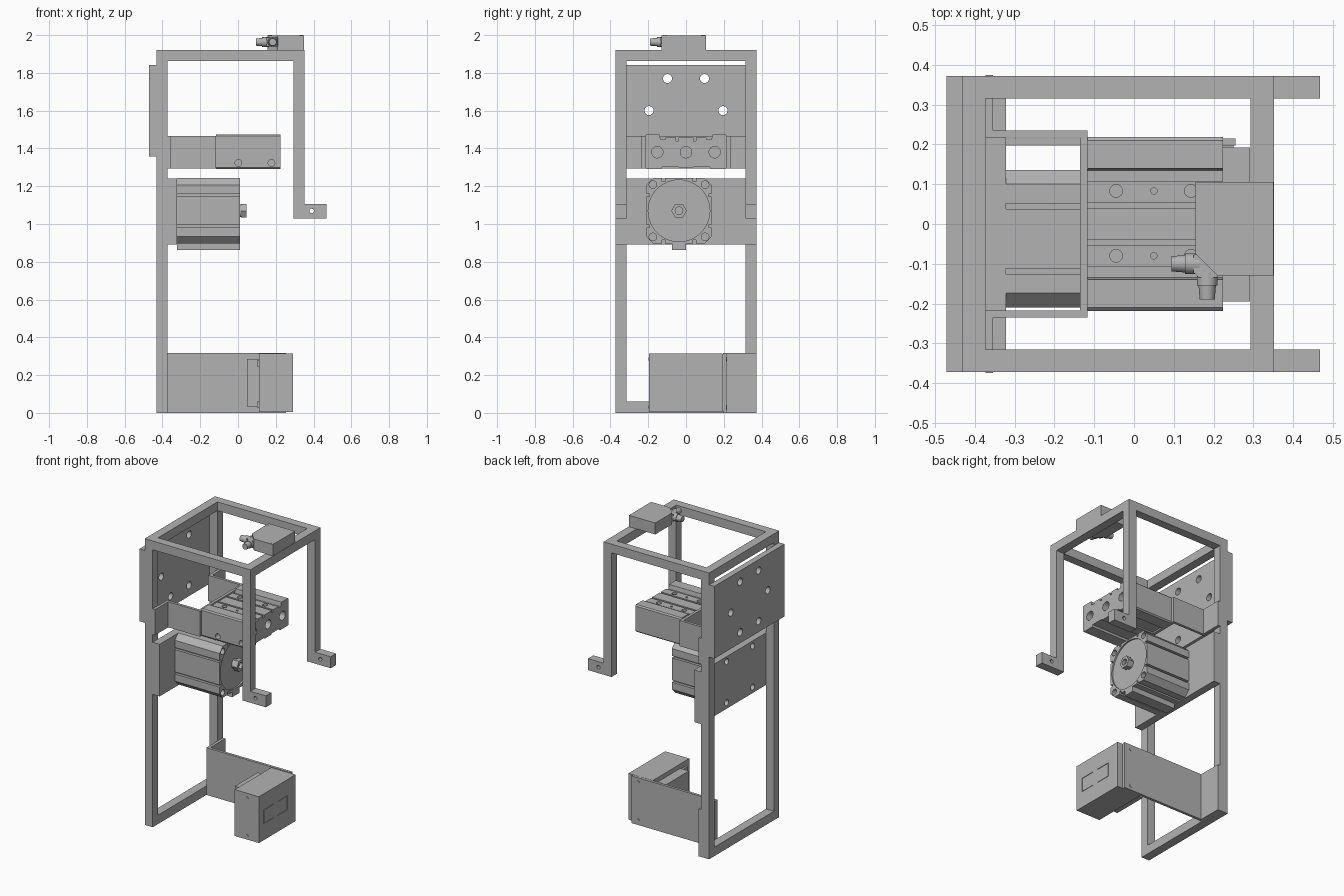
import bpy, bmesh, math
from mathutils import Vector

cube = bpy.data.objects.get("Cube")
if cube:
    bpy.data.objects.remove(cube, do_unlink=True)

GREY = (0.45, 0.45, 0.45, 1)
metal = bpy.data.materials.new("plain grey")
metal.use_nodes = True
metal.diffuse_color = GREY
metal.node_tree.nodes["Principled BSDF"].inputs["Base Color"].default_value = GREY
AXES = {"x": Vector((1, 0, 0)), "y": Vector((0, 1, 0)), "z": Vector((0, 0, 1))}
parts = []


def finish(name, bm):
    bmesh.ops.recalc_face_normals(bm, faces=bm.faces)
    mesh = bpy.data.meshes.new(name)
    bm.to_mesh(mesh)
    bm.free()
    mesh.materials.append(metal)
    obj = bpy.data.objects.new(name, mesh)
    bpy.context.collection.objects.link(obj)
    parts.append(obj)
    return obj


def prism(name, points, lift):
    """Closed outline of 3D points, extruded by the vector lift."""
    bm = bmesh.new()
    face = bm.faces.new([bm.verts.new(p) for p in points])
    top = bmesh.ops.extrude_face_region(bm, geom=[face])["geom"]
    moved = [v for v in top if isinstance(v, bmesh.types.BMVert)]
    bmesh.ops.translate(bm, verts=moved, vec=lift)
    return finish(name, bm)


def box(name, x0, x1, y0, y1, z0, z1):
    outline = [(x0, y0, z0), (x1, y0, z0), (x1, y1, z0), (x0, y1, z0)]
    return prism(name, outline, (0, 0, z1 - z0))


def along_x(name, outline, x0, x1):
    return prism(name, [(x0, y, z) for y, z in outline], (x1 - x0, 0, 0))


def cyl(name, start, axis, length, r, r_end=None, sides=32):
    """Cylinder or cone from start, running along an axis."""
    bm = bmesh.new()
    bmesh.ops.create_cone(bm, cap_ends=True, segments=sides, radius1=r,
                          radius2=r if r_end is None else r_end, depth=abs(length))
    direction = AXES[axis] * (1 if length > 0 else -1)
    turn = AXES["z"].rotation_difference(direction).to_matrix()
    bmesh.ops.rotate(bm, verts=bm.verts, matrix=turn)
    bmesh.ops.translate(bm, verts=bm.verts, vec=Vector(start) + AXES[axis] * length / 2)
    return finish(name, bm)


def cut(obj, cutters):
    bpy.context.view_layer.objects.active = obj
    for c in cutters:
        c.hide_render = True
        mod = obj.modifiers.new("cut", "BOOLEAN")
        mod.operation, mod.solver, mod.object = "DIFFERENCE", "EXACT", c
        bpy.ops.object.modifier_apply(modifier=mod.name)
        parts.remove(c)
        bpy.data.objects.remove(c, do_unlink=True)


def holes(obj, spots, axis, length, r):
    cut(obj, [cyl("hole_cutter", p, axis, length, r, sides=24) for p in spots])


# Frame of square bar
for side, s in (("left", 1), ("right", -1)):
    y0, y1 = sorted((s * 0.315, s * 0.372))
    box(f"back_post_{side}", -0.432, -0.373, y0, y1, 0, 1.922)
    box(f"top_rail_{side}", -0.373, 0.293, y0, y1, 1.863, 1.922)
    box(f"front_post_{side}", 0.293, 0.352, y0, y1, 1.03, 1.922)
    foot = box(f"foot_{side}", 0.352, 0.468, y0, y1, 1.03, 1.107)
    holes(foot, [(0.39, y0 - 0.05, 1.07)], "y", 0.16, 0.012)
box("top_bar_rear", -0.432, -0.373, -0.315, 0.315, 1.863, 1.922)
box("top_bar_front", 0.293, 0.352, -0.315, 0.315, 1.863, 1.922)
box("bottom_bar", -0.432, -0.373, -0.315, 0.315, 0, 0.06)

# Mounting plate with a ring of six holes
plate = box("upper_plate", -0.471, -0.432, -0.372, 0.372, 1.357, 1.843)
ring = [math.radians(60 * i) for i in range(6)]
holes(plate, [(-0.6, 0.196 * math.cos(a), 1.6 + 0.196 * math.sin(a)) for a in ring],
      "x", 0.3, 0.024)

# Plate carrying the cylinder
CY, CZ = -0.037, 1.07
corners = [(CY + a * 0.138, CZ + b * 0.138) for a in (-1, 1) for b in (-1, 1)]
plate = box("cylinder_plate", -0.373, -0.322, -0.372, 0.372, 0.892, 1.242)
holes(plate, [(-0.5, y, z) for y, z in corners], "x", 0.3, 0.02)

# Cylinder body: chamfered square with two slots on every side
H, CH, DEEP = 0.173, 0.036, 0.155
edge = [(-H + CH, H)]
for c in (-0.082, 0.082):
    edge += [(c - 0.007, H), (c - 0.007, DEEP), (c + 0.007, DEEP), (c + 0.007, H)]
edge.append((H - CH, H))
outline = []
for turn in range(4):
    outline += [(CY + u, CZ + v) for u, v in edge]
    edge = [(v, -u) for u, v in edge]
body = along_x("cylinder_body", outline, -0.322, 0.01)
cut(body, [cyl("recess_cutter", (0.0, CY, CZ), "x", 0.1, 0.163, sides=64)])
holes(body, [(-0.04, y, z) for y, z in corners], "x", 0.2, 0.02)
box("cylinder_key", -0.322, 0.01, -0.075, 0.0, 0.862, 0.91)
rod = cyl("piston_rod", (-0.01, CY, CZ), "x", 0.03, 0.032)
nut = cyl("rod_nut", (0.015, CY, CZ), "x", 0.031, 0.041, sides=6)
holes(nut, [(0.025, CY, CZ)], "x", 0.1, 0.02)

# U-shaped bracket for the slide block
for side, s in (("left", 1), ("right", -1)):
    y0, y1 = sorted((s * 0.217, s * 0.235))
    box(f"bracket_arm_{side}", -0.373, -0.117, y0, y1, 1.295, 1.467)
    y0, y1 = sorted((s * 0.235, s * 0.374))
    box(f"bracket_flange_{side}", -0.373, -0.354, y0, y1, 1.295, 1.467)
box("bracket_web", -0.136, -0.117, -0.217, 0.217, 1.295, 1.467)

# Slide block with grooved top and bottom
half = [(0.0, 1.458), (0.04, 1.458), (0.04, 1.44), (0.053, 1.44), (0.053, 1.458),
        (0.108, 1.458), (0.108, 1.447), (0.135, 1.447), (0.14, 1.475), (0.21, 1.475),
        (0.218, 1.467), (0.218, 1.3), (0.21, 1.292), (0.13, 1.292), (0.125, 1.305),
        (0.04, 1.305), (0.035, 1.298), (0.0, 1.298)]
outline = half + [(-y, z) for y, z in reversed(half[1:-1])]
block = along_x("slide_block", outline, -0.117, 0.224)
holes(block, [(0.18, y, 1.38) for y in (-0.152, 0, 0.152)], "x", 0.1, 0.03)
holes(block, [(x, -0.25, 1.323) for x in (0.002, 0.177)], "y", 0.07, 0.018)
holes(block, [(x, y, 1.42) for x in (-0.045, 0.143) for y in (-0.08, 0.083)], "z", 0.1, 0.016)
holes(block, [(0.05, y, 1.43) for y in (-0.08, 0.083)], "z", 0.1, 0.008)

# Lower bracket
box("lower_flange", -0.373, -0.354, 0.215, 0.372, 0, 0.317)
box("lower_arm", -0.373, 0.255, 0.197, 0.215, 0, 0.317)
for z in (0.03, 0.285):
    cyl("arm_screw", (0.205, 0.21, z), "y", 0.008, 0.012, sides=16)
    cyl("case_screw", (0.205, -0.192, z), "y", -0.007, 0.008, sides=16)

# Sensor case with two framed windows on the front
case = box("sensor_case", 0.112, 0.292, -0.195, 0.192, 0.004, 0.315)
for y in (-0.092, 0.053):
    cut(case, [box("window_cutter", 0.287, 0.4, y - 0.053, y + 0.053, 0.113, 0.208)])
    box("window_panel", 0.28, 0.2915, y - 0.05, y + 0.05, 0.116, 0.205)
box("case_spacer", 0.2, 0.25, 0.19, 0.198, 0.01, 0.31)
box("sensor_connector", 0.048, 0.112, -0.1, 0.14, 0.035, 0.285)
for z in (0.045, 0.262):
    box("connector_latch", 0.1, 0.115, -0.16, 0.16, z - 0.016, z + 0.016)

# Top sensor head with a chamfered corner
head = [(0.155, -0.075), (0.21, -0.13), (0.35, -0.13), (0.35, 0.105), (0.155, 0.105)]
prism("sensor_head", [(x, y, 1.922) for x, y in head], (0, 0, 0.077))
for x, y in ((0.17, 0.09), (0.335, -0.112)):
    cyl("head_screw", (x, y, 1.997), "z", 0.003, 0.01, sides=16)

# Twin cable outlets at the chamfer
PZ = 1.963
prism("outlet_base", [(x, y, PZ - 0.024) for x, y in
      ((0.15, -0.078), (0.15, -0.122), (0.163, -0.135), (0.207, -0.135), (0.22, -0.12), (0.17, -0.07))],
      (0, 0, 0.048))
cyl("outlet_collar_side", (0.165, -0.1, PZ), "x", -0.037, 0.026)
cyl("outlet_tip_side", (0.13, -0.1, PZ), "x", -0.036, 0.022, 0.019)
cyl("outlet_collar_front", (0.184, -0.12, PZ), "y", -0.034, 0.026)
cyl("outlet_tip_front", (0.184, -0.152, PZ), "y", -0.038, 0.022, 0.019)

# Smooth the round walls and keep edges crisp
bpy.ops.object.select_all(action="DESELECT")
for obj in parts:
    obj.select_set(True)
bpy.context.view_layer.objects.active = parts[0]
bpy.ops.object.shade_smooth_by_angle(angle=math.radians(30))
